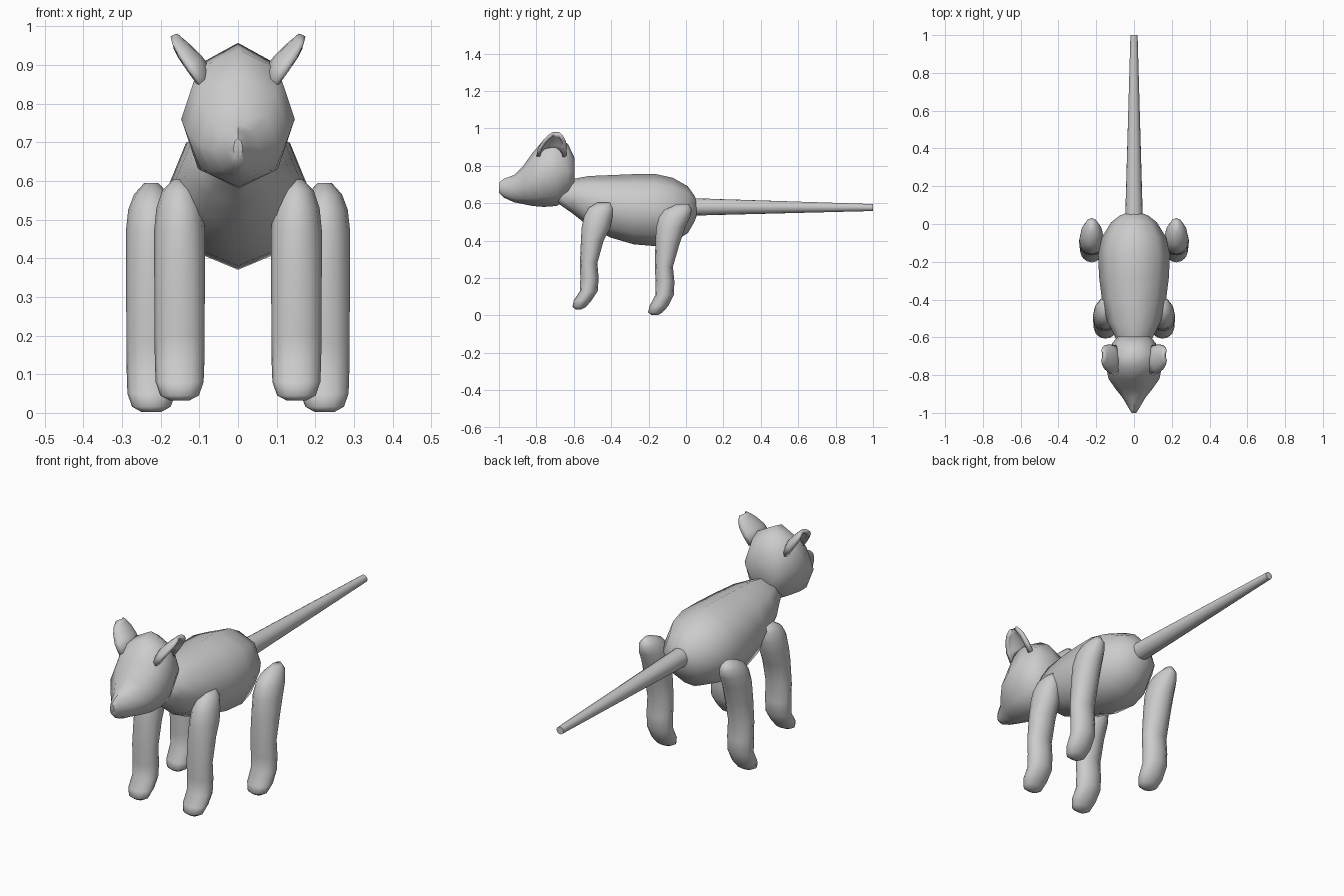
import bpy
import bmesh
from math import sin, cos, pi, radians
from mathutils import Vector

cube = bpy.data.objects.get("Cube")
if cube:
    bpy.data.objects.remove(cube, do_unlink=True)

grey = bpy.data.materials.new("plain grey")
grey.use_nodes = True
grey.diffuse_color = (0.6, 0.6, 0.6, 1)
grey.node_tree.nodes["Principled BSDF"].inputs["Base Color"].default_value = (0.6, 0.6, 0.6, 1)


def loft(name, rings, closed=True, angle=55):
    """Skin a list of point rings into one smooth object."""
    bm = bmesh.new()
    rows = [[bm.verts.new(p) for p in ring] for ring in rings]
    n = len(rows[0])
    for a, b in zip(rows, rows[1:]):
        for i in range(n if closed else n - 1):
            j = (i + 1) % n
            bm.faces.new((a[i], a[j], b[j], b[i]))
    if closed:
        bm.faces.new(rows[0][::-1])
        bm.faces.new(rows[-1])
    bmesh.ops.recalc_face_normals(bm, faces=bm.faces)
    mesh = bpy.data.meshes.new(name)
    bm.to_mesh(mesh)
    bm.free()
    obj = bpy.data.objects.new(name, mesh)
    bpy.context.collection.objects.link(obj)
    mesh.materials.append(grey)
    bpy.ops.object.select_all(action="DESELECT")
    obj.select_set(True)
    bpy.context.view_layer.objects.active = obj
    bpy.ops.object.shade_smooth_by_angle(angle=radians(angle))
    return obj


def upright_ring(y, low, high, half_width, sides=8):
    mid, r = (low + high) / 2, (high - low) / 2
    turns = [2 * pi * i / sides for i in range(sides)]
    return [(half_width * sin(a), y, mid + r * cos(a)) for a in turns]


# Body: y, underside, back, half width
body = [(-0.70, 0.61, 0.70, 0.05), (-0.60, 0.54, 0.73, 0.10),
        (-0.52, 0.475, 0.745, 0.14), (-0.40, 0.415, 0.75, 0.17),
        (-0.28, 0.38, 0.755, 0.185), (-0.16, 0.37, 0.755, 0.19),
        (-0.07, 0.39, 0.735, 0.17), (0.01, 0.44, 0.69, 0.12),
        (0.045, 0.50, 0.64, 0.075), (0.06, 0.54, 0.61, 0.035)]
loft("body", [upright_ring(*s) for s in body])

# Head, from the nose tip to the back of the skull
head = [(-1.0, 0.655, 0.71, 0.012), (-0.975, 0.63, 0.73, 0.028),
        (-0.92, 0.605, 0.75, 0.06), (-0.87, 0.595, 0.80, 0.10),
        (-0.82, 0.585, 0.87, 0.135), (-0.76, 0.58, 0.94, 0.147),
        (-0.69, 0.585, 0.957, 0.14), (-0.63, 0.625, 0.915, 0.115),
        (-0.595, 0.70, 0.84, 0.085)]
loft("head", [upright_ring(*s) for s in head])

# Tail
loft("tail", [upright_ring(0.02, 0.533, 0.627, 0.047, 16),
              upright_ring(1.0, 0.558, 0.595, 0.019, 16)])

# Legs: height, front edge, back edge, half width
front_leg = [(0.032, -0.59, -0.56, 0.025), (0.045, -0.607, -0.535, 0.05),
             (0.08, -0.60, -0.505, 0.062), (0.13, -0.567, -0.472, 0.064),
             (0.20, -0.565, -0.467, 0.065), (0.28, -0.567, -0.474, 0.065),
             (0.40, -0.562, -0.44, 0.066), (0.47, -0.558, -0.405, 0.066),
             (0.53, -0.545, -0.392, 0.06), (0.575, -0.52, -0.387, 0.045),
             (0.603, -0.475, -0.40, 0.018)]
rear_leg = [(0.002, -0.185, -0.15, 0.025), (0.016, -0.203, -0.125, 0.05),
            (0.05, -0.195, -0.095, 0.062), (0.11, -0.163, -0.065, 0.064),
            (0.18, -0.163, -0.062, 0.065), (0.26, -0.166, -0.07, 0.065),
            (0.38, -0.164, -0.035, 0.066), (0.47, -0.16, -0.005, 0.066),
            (0.525, -0.145, 0.022, 0.06), (0.565, -0.115, 0.032, 0.045),
            (0.595, -0.05, 0.015, 0.018)]


def leg(name, x, stations, sides=12):
    rings = []
    for z, front, back, w in stations:
        mid, r = (front + back) / 2, (back - front) / 2
        turns = [2 * pi * i / sides for i in range(sides)]
        rings.append([(x + w * cos(a), mid + r * sin(a), z) for a in turns])
    loft(name, rings, angle=80)


# Ears: curled leaves leaning outward, hollow on the outer side
def ear(name, side):
    spine = [(0.07, -0.72, 0.875, 0.07), (0.10, -0.715, 0.915, 0.068),
             (0.13, -0.705, 0.945, 0.055), (0.15, -0.70, 0.962, 0.038),
             (0.163, -0.695, 0.973, 0.018)]
    outward = Vector((0.75, 0, -0.65))
    rings = []
    for x, y, z, w in spine:
        ring = []
        for i in range(9):
            a = pi * (i / 8 - 0.5)
            p = Vector((x, y + w * sin(a), z)) + outward * w * 0.6 * (1 - cos(a))
            ring.append((p.x * side, p.y, p.z))
        rings.append(ring)
    obj = loft(name, rings, closed=False, angle=80)
    shell = obj.modifiers.new("thickness", "SOLIDIFY")
    shell.thickness = 0.02
    shell.offset = 0


for label, side in (("left", 1), ("right", -1)):
    leg("front_leg_" + label, side * 0.151, front_leg)
    leg("rear_leg_" + label, side * 0.224, rear_leg)
    ear("ear_" + label, side)
